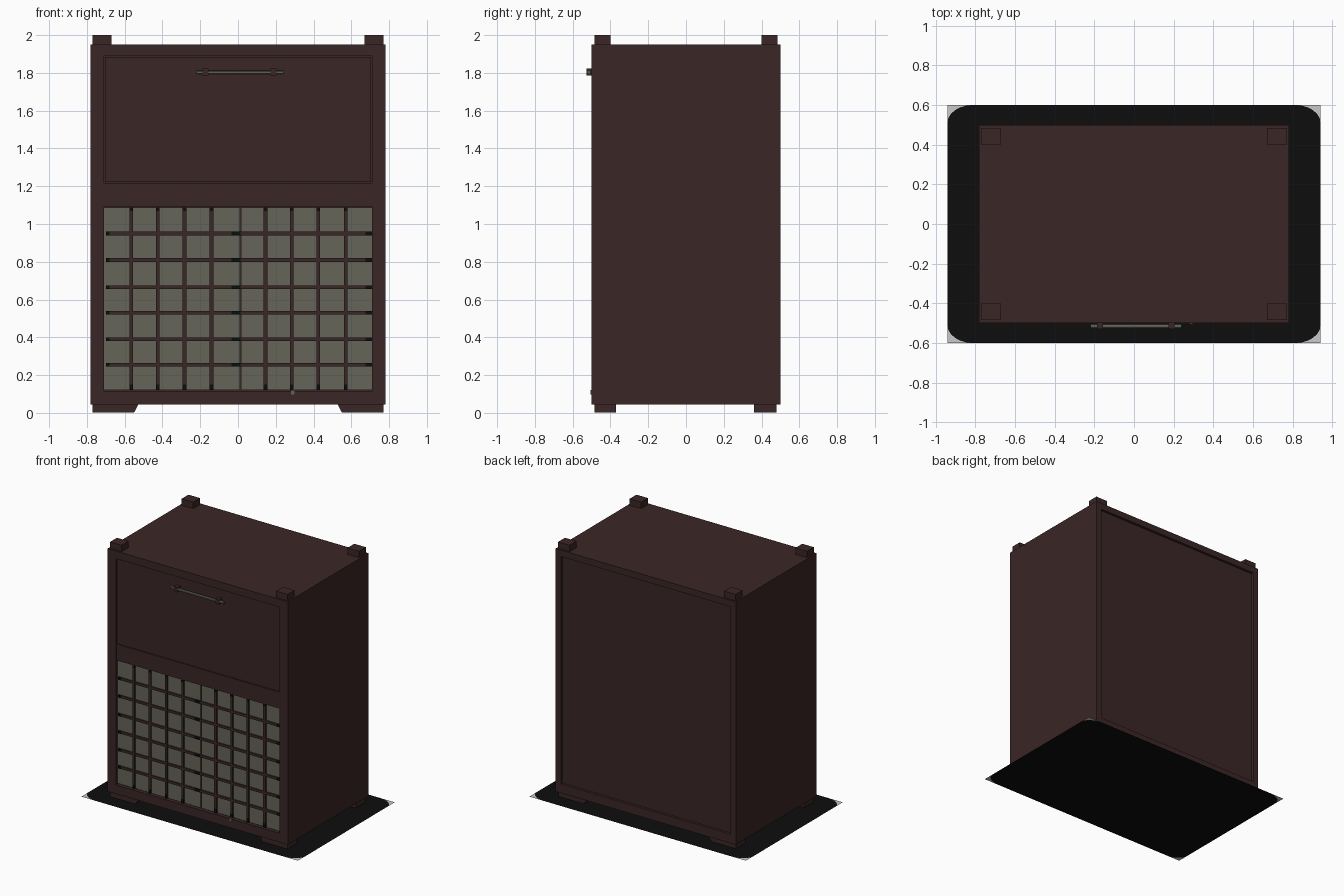
import bpy, bmesh, math

if "Cube" in bpy.data.objects:
    bpy.data.objects.remove(bpy.data.objects["Cube"])


def mat(name, rgb):
    m = bpy.data.materials.new(name)
    m.diffuse_color = (*rgb, 1)
    m.use_nodes = True
    m.node_tree.nodes["Principled BSDF"].inputs["Base Color"].default_value = m.diffuse_color
    return m


WOOD = mat("dark_wood", (0.043, 0.019, 0.019))
PANE = mat("grey_pane", (0.13, 0.13, 0.10))
METAL = mat("handle_metal", (0.12, 0.125, 0.095))
BLACK = mat("black", (0.004, 0.004, 0.004))
LIGHT = mat("light_grey", (0.58, 0.58, 0.58))


def finish(name, bm, *mats):
    me = bpy.data.meshes.new(name)
    bm.to_mesh(me)
    bm.free()
    for m in mats:
        me.materials.append(m)
    ob = bpy.data.objects.new(name, me)
    bpy.context.collection.objects.link(ob)
    return ob


def add_box(bm, x0, x1, y0, y1, z0, z1):
    vs = bmesh.ops.create_cube(bm, size=1)["verts"]
    for v in vs:
        v.co = ((x0 + x1) / 2 + v.co.x * (x1 - x0),
                (y0 + y1) / 2 + v.co.y * (y1 - y0),
                (z0 + z1) / 2 + v.co.z * (z1 - z0))
    return vs


def boxes(name, material, *dims):
    bm = bmesh.new()
    for d in dims:
        add_box(bm, *d)
    return finish(name, bm, material)


# Cabinet body with a recessed front and back
bm = bmesh.new()
add_box(bm, -0.782, 0.782, -0.5, 0.5, 0.045, 1.95)
bm.normal_update()
for side, half, top in ((-1, 0.71, 1.89), (1, 0.735, 1.90)):
    face = next(f for f in bm.faces if f.normal.y * side > 0.9)
    bmesh.ops.inset_individual(bm, faces=[face], thickness=0.05)
    for v in face.verts:
        v.co.x = math.copysign(half, v.co.x)
        v.co.z = top if v.co.z > 1 else 0.115
    bmesh.ops.inset_individual(bm, faces=[face], thickness=0)
    for v in face.verts:
        v.co.y -= side * (0.03 if side < 0 else 0.02)
    bm.normal_update()
finish("cabinet_body", bm, WOOD)

# Upper drop panel and the rail under it
boxes("upper_panel", WOOD, (-0.705, 0.705, -0.49, -0.465, 1.222, 1.885))
boxes("middle_rail", WOOD, (-0.71, 0.71, -0.493, -0.465, 1.09, 1.218))

# Two lower doors: pane halves with a thin gap
boxes("door_panes", PANE, (-0.71, 0.010, -0.478, -0.465, 0.12, 1.088),
      (0.016, 0.71, -0.478, -0.465, 0.12, 1.088))

# Lattice bars, with dark tips
xs = (-0.565, -0.425, -0.283, -0.14, 0.145, 0.285, 0.425, 0.57)
zs = (0.255, 0.39, 0.53, 0.665, 0.81, 0.95)
W = 0.010
boxes("lattice_uprights", WOOD,
      *[(x - W, x + W, -0.488, -0.47, 0.12, 1.088) for x in xs])
boxes("lattice_crossbars", WOOD,
      *[(-0.70, 0.71, -0.487, -0.47, z - W, z + W) for z in zs])
tips = [(x - W, x + W, -0.4895, -0.47, a, b)
        for x in xs for a, b in ((0.12, 0.15), (1.07, 1.088))]
tips += [(a, b, -0.4895, -0.47, z - W, z + W)
         for z in zs for a, b in ((-0.70, -0.68), (-0.035, 0.013), (0.675, 0.71))]
boxes("lattice_dark_tips", BLACK, *tips)

# Handle bar, its mounts and the small door latch
bpy.ops.mesh.primitive_cylinder_add(vertices=12, radius=0.010, depth=0.46,
                                    location=(0.01, -0.515, 1.803),
                                    rotation=(0, math.pi / 2, 0))
bar = bpy.context.object
bar.name = "handle_bar"
bar.data.materials.append(METAL)
bpy.ops.object.shade_smooth_by_angle()
boxes("handle_mounts", WOOD,
      *[(x - 0.015, x + 0.015, -0.528, -0.485, 1.785, 1.822) for x in (-0.172, 0.188)])
boxes("door_latch", METAL, (0.28, 0.298, -0.505, -0.49, 0.098, 0.122))

# Top corner blocks and tapered feet
boxes("top_corner_blocks", WOOD,
      *[(min(s * 0.67, s * 0.77), max(s * 0.67, s * 0.77), a, b, 1.94, 2.0)
        for s in (-1, 1) for a, b in ((-0.485, -0.40), (0.40, 0.485))])
bm = bmesh.new()
for s in (-1, 1):
    for a, b in ((-0.485, -0.37), (0.36, 0.48)):
        for v in add_box(bm, min(s * 0.525, s * 0.77), max(s * 0.525, s * 0.77),
                         a, b, 0.002, 0.05):
            if v.co.z < 0.02 and abs(v.co.x) < 0.6:
                v.co.x = s * 0.55
finish("feet", bm, WOOD)

# Flat black base sheet with rounded corners and light corner pieces
bm = bmesh.new()
X, Y, RX, RY, N = 0.94, 0.60, 0.13, 0.09, 6
outline = []
for q, (sx, sy) in enumerate(((1, 1), (-1, 1), (-1, -1), (1, -1))):
    arc = []
    for i in range(N + 1):
        t = math.pi / 2 * (q + i / N)
        arc.append(bm.verts.new((sx * (X - RX) + RX * math.cos(t),
                                 sy * (Y - RY) + RY * math.sin(t), 0)))
    outline += arc
    corner = bm.verts.new((sx * X, sy * Y, 0))
    for p, r in zip(arc, arc[1:]):
        bm.faces.new((corner, r, p)).material_index = 1
bm.faces.new(outline)
bmesh.ops.recalc_face_normals(bm, faces=bm.faces[:])
bm.normal_update()
for f in bm.faces:
    if f.normal.z < 0:
        f.normal_flip()
finish("base_sheet", bm, BLACK, LIGHT)
